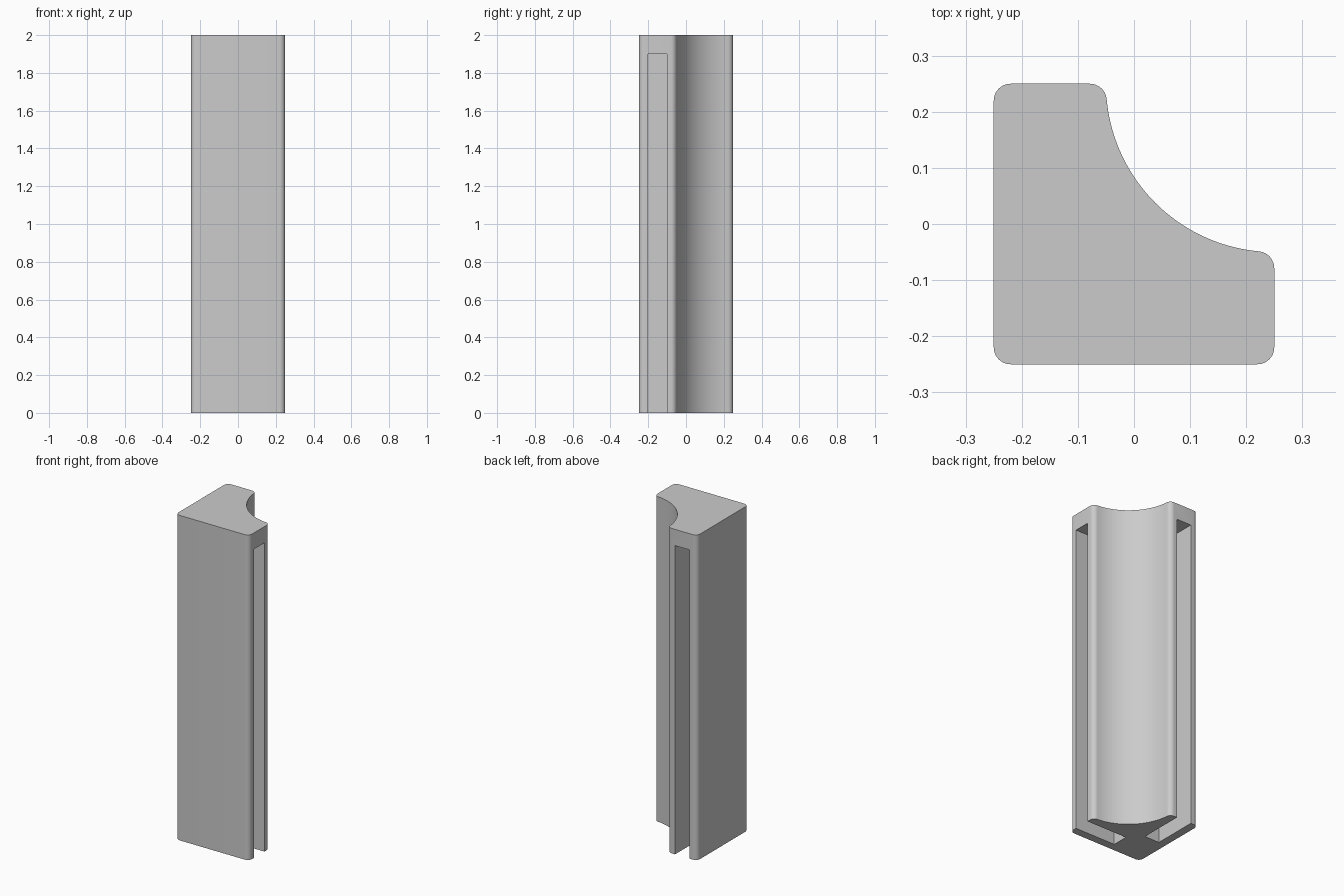
import bpy, bmesh
from math import sin, cos, pi, atan2, sqrt

cube = bpy.data.objects.get("Cube")
if cube:
    bpy.data.objects.remove(cube, do_unlink=True)

HALF, HEIGHT = 0.25, 2.0           # half width and height of the post
ROUND, COVE = 0.03, 0.30           # corner rounding and cove radius
SLOT_NEAR, SLOT_FAR = -0.20, -0.10 # slot position across each arm
SLOT_END, SLOT_TOP = -0.025, 1.90  # inner end and top of the slots

grey = bpy.data.materials.new("grey")
grey.use_nodes = True
colour = (0.6, 0.6, 0.6, 1)
grey.diffuse_color = colour
grey.node_tree.nodes["Principled BSDF"].inputs["Base Color"].default_value = colour


def arc(cx, cy, r, a0, a1, steps):
    angles = [a0 + (a1 - a0) * i / steps for i in range(steps + 1)]
    return [(cx + r * cos(a), cy + r * sin(a)) for a in angles]


def prism(name, outline, z0, z1):
    bm = bmesh.new()
    base = bm.faces.new([bm.verts.new((x, y, z0)) for x, y in outline])
    top = bmesh.ops.extrude_face_region(bm, geom=[base])["geom"]
    verts = [v for v in top if isinstance(v, bmesh.types.BMVert)]
    bmesh.ops.translate(bm, verts=verts, vec=(0, 0, z1 - z0))
    bmesh.ops.recalc_face_normals(bm, faces=bm.faces)
    mesh = bpy.data.meshes.new(name)
    bm.to_mesh(mesh)
    bm.free()
    mesh.materials.append(grey)
    obj = bpy.data.objects.new(name, mesh)
    bpy.context.collection.objects.link(obj)
    return obj


# Post outline: rounded square with a quarter-circle cove in one corner
inner = HALF - ROUND
drop = sqrt((COVE + ROUND) ** 2 - ROUND ** 2)
tip = HALF - drop                       # centre of the arm tip rounding
lean = atan2(ROUND, drop)
outline = arc(-inner, -inner, ROUND, pi, 1.5 * pi, 8)
outline += arc(inner, -inner, ROUND, 1.5 * pi, 2 * pi, 8)
outline += arc(inner, tip, ROUND, 0, pi / 2 - lean, 8)
outline += arc(HALF, HALF, COVE, 1.5 * pi - lean, pi + lean, 40)[1:-1]
outline += arc(tip, inner, ROUND, lean, pi / 2, 8)
outline += arc(-inner, inner, ROUND, pi / 2, pi, 8)
post = prism("corner_post", outline, 0, HEIGHT)

# Panel slots, open at the bottom and at the end of each arm
right_slot = [(SLOT_END, SLOT_NEAR), (0.4, SLOT_NEAR), (0.4, SLOT_FAR), (SLOT_END, SLOT_FAR)]
back_slot = [(y, x) for x, y in right_slot]
for name, shape in (("side_slot_cutter", right_slot), ("back_slot_cutter", back_slot)):
    cutter = prism(name, shape, -0.1, SLOT_TOP)
    cutter.hide_render = True
    cut = post.modifiers.new(name, "BOOLEAN")
    cut.operation = "DIFFERENCE"
    cut.solver = "EXACT"
    cut.object = cutter

# Apply the cuts, then drop the cutters
bpy.ops.object.select_all(action="DESELECT")
bpy.context.view_layer.objects.active = post
post.select_set(True)
for cut in list(post.modifiers):
    cutter = cut.object
    bpy.ops.object.modifier_apply(modifier=cut.name)
    bpy.data.objects.remove(cutter, do_unlink=True)
bpy.ops.object.shade_smooth_by_angle(angle=pi / 6)
